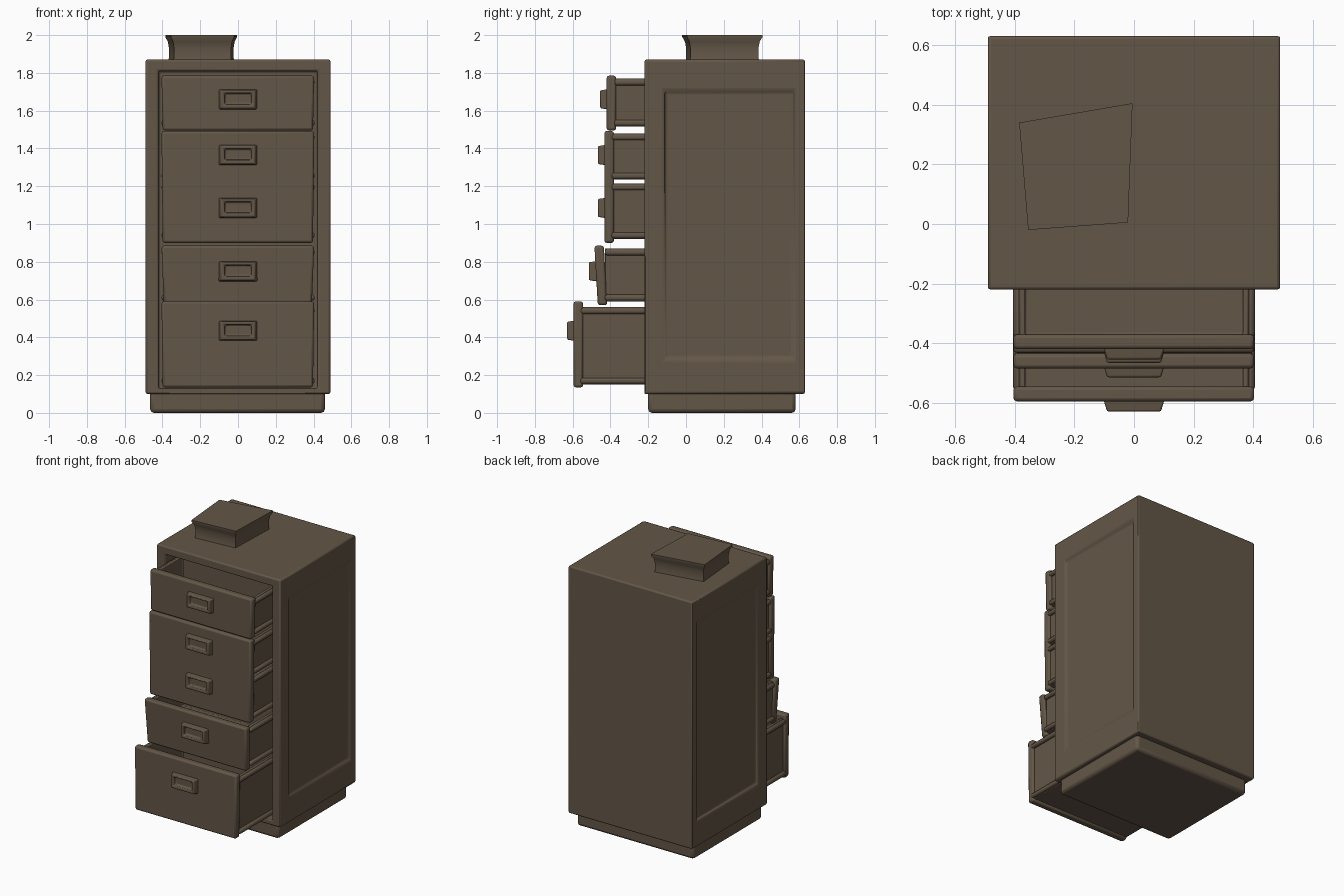
import bpy, bmesh
from mathutils import Vector

cube = bpy.data.objects.get("Cube")
if cube:
    bpy.data.objects.remove(cube, do_unlink=True)

# Single painted metal colour
paint = bpy.data.materials.new("dark olive brown")
COLOUR = (0.125, 0.094, 0.063, 1)
paint.diffuse_color = COLOUR
paint.use_nodes = True
shader = paint.node_tree.nodes["Principled BSDF"]
shader.inputs["Base Color"].default_value = COLOUR
shader.inputs["Roughness"].default_value = 0.8


def finish(name, bm, bevel=0.01, segments=2):
    bmesh.ops.recalc_face_normals(bm, faces=bm.faces)
    mesh = bpy.data.meshes.new(name)
    bm.to_mesh(mesh)
    bm.free()
    mesh.materials.append(paint)
    obj = bpy.data.objects.new(name, mesh)
    bpy.context.collection.objects.link(obj)
    if bevel:
        mod = obj.modifiers.new("soft edges", 'BEVEL')
        mod.width, mod.segments = bevel, segments
        mod.limit_method = 'ANGLE'
    bpy.ops.object.select_all(action='DESELECT')
    obj.select_set(True)
    bpy.context.view_layer.objects.active = obj
    bpy.ops.object.shade_smooth_by_angle()
    return obj


def box(x, y, z):
    bm = bmesh.new()
    bmesh.ops.create_cube(bm, size=1)
    for v in bm.verts:
        v.co = Vector([r[0] if c < 0 else r[1] for c, r in zip(v.co, (x, y, z))])
    bm.normal_update()
    return bm


def facing(bm, direction):
    return max(bm.faces, key=lambda f: f.normal.dot(Vector(direction)))


def recess(bm, direction, x=None, y=None, z=None, depth=0.02, slope=0.0):
    """Cut a rectangular panel into one face, with optionally sloping sides."""
    face = facing(bm, direction)
    bmesh.ops.inset_region(bm, faces=[face], thickness=0.02)
    for axis, span in enumerate((x, y, z)):
        if span:
            mid = face.calc_center_median()[axis]
            for v in face.verts:
                v.co[axis] = span[0] if v.co[axis] < mid else span[1]
    bmesh.ops.inset_region(bm, faces=[face], thickness=slope)
    for v in face.verts:
        v.co -= Vector(direction) * depth
    bm.normal_update()


# Cabinet with open front and sunken side panels
bm = box((-0.49, 0.49), (-0.22, 0.63), (0.1, 1.87))
recess(bm, (0, -1, 0), x=(-0.42, 0.42), z=(0.13, 1.81), depth=0.14, slope=0.001)
for side in (-1, 1):
    recess(bm, (side, 0, 0), y=(-0.12, 0.58), z=(0.28, 1.71), depth=0.014, slope=0.02)
finish("cabinet", bm, 0.012)

# Plinth
finish("plinth", box((-0.465, 0.46), (-0.2, 0.58), (0, 0.12)), 0.02)

# Skewed box on top: narrow neck flaring to a wide lid
bm = bmesh.new()
corners = [(-0.355, -0.02), (-0.02, 0.005), (-0.005, 0.405), (-0.385, 0.34)]
centre = Vector((-0.19, 0.19))
rings = []
for z, scale in ((1.85, 0.94), (1.88, 0.9), (1.93, 0.9), (1.965, 0.93), (1.99, 1), (2, 1)):
    points = [centre + (Vector(c) - centre) * scale for c in corners]
    rings.append([bm.verts.new((p.x, p.y, z)) for p in points])
for low, high in zip(rings, rings[1:]):
    for i in range(4):
        j = (i + 1) % 4
        bm.faces.new((low[i], low[j], high[j], high[i]))
bm.faces.new(rings[0])
bm.faces.new(rings[-1])
finish("top_box", bm, 0)


def tray(name, front, bottom, top):
    # Open drawer body with a rolled rail on each side
    bm = box((-0.385, 0.385), (front, -0.09), (bottom, top))
    recess(bm, (0, 0, 1), x=(-0.365, 0.365), y=(front + 0.01, -0.1),
           depth=(top - bottom) * 0.6, slope=0.001)
    finish(name + "_tray", bm, 0.006)
    for side, label in ((-1, "right"), (1, "left")):
        x = sorted((side * 0.375, side * 0.405))
        for z, part in ((bottom + 0.02, "lower"), (top - 0.02, "upper")):
            finish(f"{name}_{part}_{label}_rail",
                   box(x, (front, -0.1), (z - 0.016, z + 0.016)), 0.012)


def panel(name, y, z, thickness=0.05, lean=0.0):
    # Drawer front, slightly narrower at the foot
    bm = box((-0.405, 0.403), (y, y + thickness), z)
    for v in bm.verts:
        if v.co.z < sum(z) / 2:
            v.co.x *= 0.97 if lean else 0.985
            v.co.y += lean
    finish(name + "_front", bm, 0.012)


def handle(name, y, z):
    # Framed cup pull with a hollow centre and a jutting lower lip
    bm = box((-0.105, 0.105), (y - 0.034, y + 0.015), (z - 0.055, z + 0.055))
    for v in bm.verts:
        if v.co.y < y:
            v.co.x *= 0.86
            v.co.z = z + (v.co.z - z) * 0.86
    recess(bm, (0, -1, 0), x=(-0.072, 0.072), z=(z - 0.028, z + 0.034),
           depth=0.025, slope=0.006)
    finish(name + "_pull", bm, 0.006)


# Drawers: name, face position, height span, lean of the face
fronts = [("top_drawer", -0.42, (1.495, 1.785), 0.0),
          ("middle_drawers", -0.432, (0.9, 1.492), 0.0),
          ("fourth_drawer", -0.485, (0.57, 0.885), 0.018),
          ("bottom_drawer", -0.595, (0.135, 0.59), 0.0)]
for name, y, z, lean in fronts:
    panel(name, y, z, lean=lean)

trays = [("top_drawer", -0.38, 1.515, 1.77),
         ("second_drawer", -0.395, 1.235, 1.48),
         ("third_drawer", -0.395, 0.92, 1.215),
         ("fourth_drawer", -0.43, 0.59, 0.87),
         ("bottom_drawer", -0.56, 0.15, 0.56)]
for spec in trays:
    tray(*spec)

pulls = [("top", -0.42, 1.66), ("second", -0.432, 1.365), ("third", -0.432, 1.085),
         ("fourth", -0.48, 0.75), ("bottom", -0.595, 0.435)]
for spec in pulls:
    handle(*spec)
